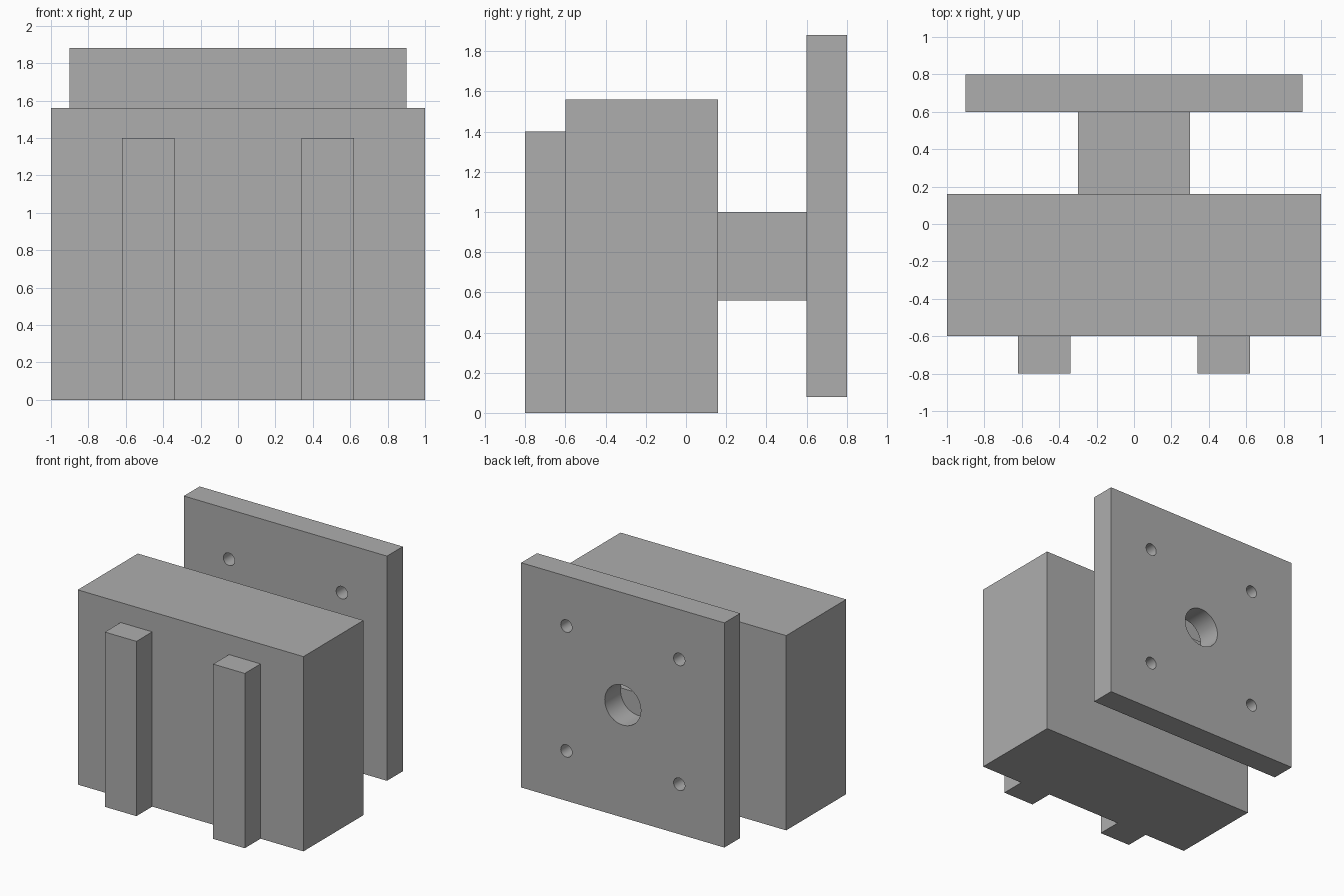
import bpy
from math import radians

old = bpy.data.objects.get("Cube")
if old:
    bpy.data.objects.remove(old, do_unlink=True)

grey = bpy.data.materials.new("plain grey")
grey.use_nodes = True
colour = (0.42, 0.42, 0.42, 1)
grey.diffuse_color = colour
grey.node_tree.nodes["Principled BSDF"].inputs["Base Color"].default_value = colour


def block(name, x, y, z):
    """Box given by its (low, high) limits on each axis."""
    spans = (x, y, z)
    bpy.ops.mesh.primitive_cube_add(size=1, location=[(a + b) / 2 for a, b in spans])
    ob = bpy.context.object
    ob.name = name
    ob.scale = [b - a for a, b in spans]
    bpy.ops.object.transform_apply(location=False, rotation=False, scale=True)
    ob.data.materials.append(grey)
    return ob


def drill(target, x, z, radius, sides):
    """Cut a round hole through the target along y."""
    bpy.ops.mesh.primitive_cylinder_add(
        vertices=sides, radius=radius, depth=0.5,
        location=(x, target.location.y, z), rotation=(radians(90), 0, 0))
    cutter = bpy.context.object
    cutter.hide_render = True
    cutter.data.materials.append(grey)
    mod = target.modifiers.new("hole", 'BOOLEAN')
    mod.operation = 'DIFFERENCE'
    mod.solver = 'EXACT'
    mod.object = cutter
    bpy.ops.object.select_all(action='DESELECT')
    target.select_set(True)
    bpy.context.view_layer.objects.active = target
    bpy.ops.object.modifier_apply(modifier=mod.name)
    bpy.data.objects.remove(cutter, do_unlink=True)


# Main body and the neck behind it
block("body", (-1, 1), (-0.6, 0.16), (0, 1.56))
block("neck", (-0.3, 0.3), (0.16, 0.6), (0.56, 1.0))

# Upright rails on the front
block("left_rail", (0.34, 0.62), (-0.8, -0.6), (0, 1.4))
block("right_rail", (-0.62, -0.34), (-0.8, -0.6), (0, 1.4))

# Mounting plate with a centre bore and four bolt holes
plate = block("mounting_plate", (-0.9, 0.9), (0.6, 0.8), (0.08, 1.88))
middle = 0.98
drill(plate, 0, middle, 0.16, 48)
for sx in (-1, 1):
    for sz in (-1, 1):
        drill(plate, 0.5 * sx, middle + 0.5 * sz, 0.05, 32)
bpy.ops.object.shade_smooth_by_angle(angle=radians(30))
